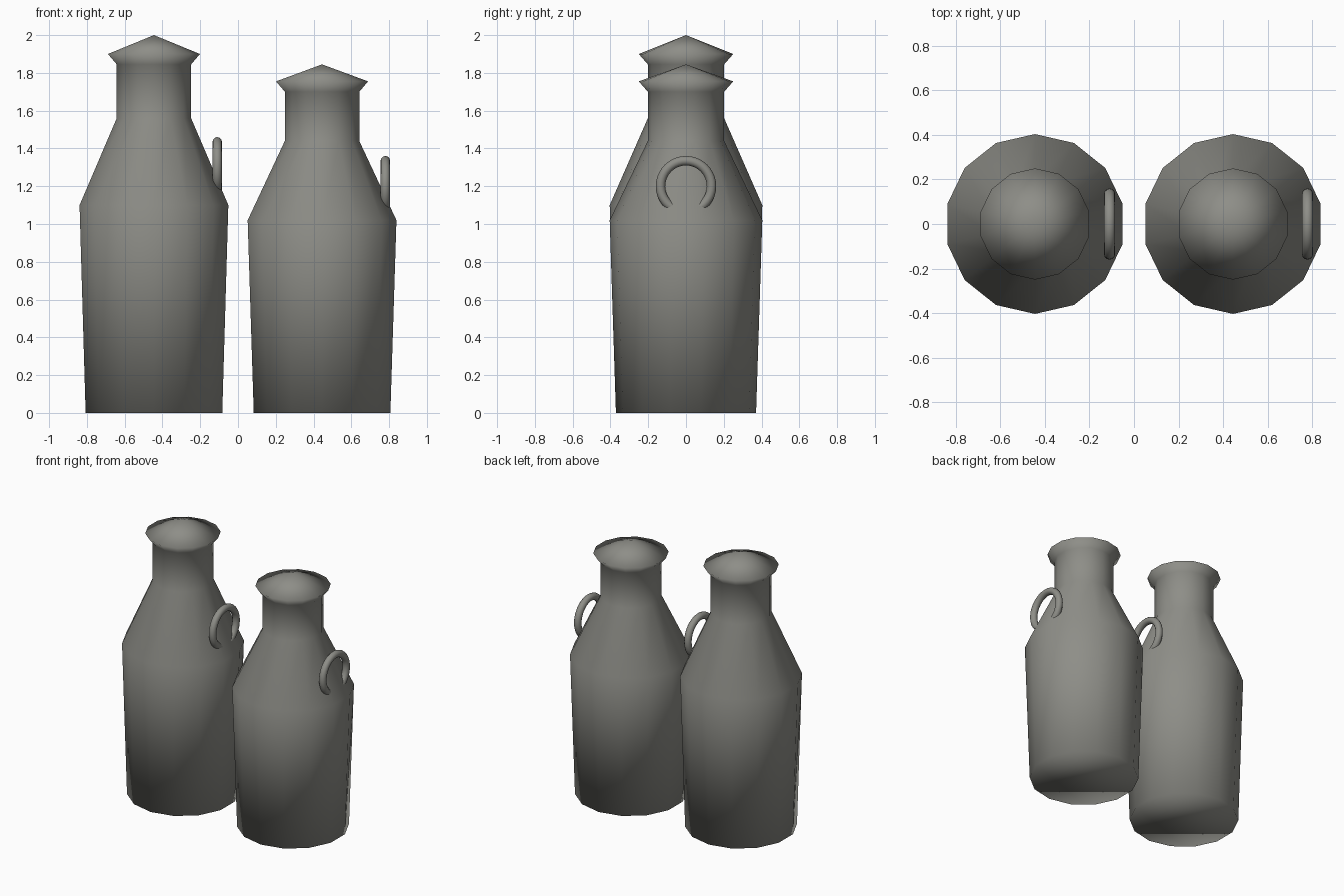
import bpy
import bmesh
import math

cube = bpy.data.objects.get("Cube")
if cube:
    bpy.data.objects.remove(cube, do_unlink=True)

SIDES = 14

metal = bpy.data.materials.new("dull_grey_metal")
metal.use_nodes = True
grey = (0.27, 0.27, 0.245, 1)
metal.diffuse_color = grey
metal.node_tree.nodes["Principled BSDF"].inputs["Base Color"].default_value = grey


def churn_body(name, x, profile, tip):
    """Lathe a (radius, height) profile, closed by a flat base and a pointed lid."""
    bm = bmesh.new()
    rings = []
    for radius, z in profile:
        ring = []
        for i in range(SIDES):
            a = math.pi / 2 + math.tau * i / SIDES
            ring.append(bm.verts.new((radius * math.cos(a), radius * math.sin(a), z)))
        rings.append(ring)
    apex = bm.verts.new((0, 0, tip))
    bm.faces.new(reversed(rings[0]))
    for i in range(SIDES):
        j = (i + 1) % SIDES
        for low, high in zip(rings, rings[1:]):
            bm.faces.new((low[i], low[j], high[j], high[i]))
        bm.faces.new((rings[-1][i], rings[-1][j], apex))
    for face in bm.faces:
        face.smooth = True
    mesh = bpy.data.meshes.new(name)
    bm.to_mesh(mesh)
    bm.free()
    mesh.materials.append(metal)
    obj = bpy.data.objects.new(name, mesh)
    obj.location.x = x
    bpy.context.collection.objects.link(obj)


def ring_handle(name, x, z):
    """Upright ring, its lower part sunk in the sloping shoulder."""
    bpy.ops.mesh.primitive_torus_add(
        major_segments=40, minor_segments=12, major_radius=0.135,
        minor_radius=0.025, location=(x, 0, z), rotation=(0, math.pi / 2, 0))
    obj = bpy.context.object
    obj.name = name
    obj.data.materials.append(metal)
    bpy.ops.object.shade_smooth()


# Tall and short churns: x, shoulder, neck base, neck top, lid rim, tip, handle height
churns = {
    "tall": (-0.445, 1.10, 1.56, 1.845, 1.90, 2.0, 1.30),
    "short": (0.445, 1.02, 1.44, 1.70, 1.755, 1.845, 1.20),
}
for size, (x, shoulder, neck, collar, rim, tip, grip) in churns.items():
    churn_body(size + "_churn_body", x,
               [(0.371, 0), (0.404, shoulder), (0.202, neck), (0.202, collar), (0.25, rim)], tip)
    ring_handle(size + "_churn_handle", x + 0.335, grip)
